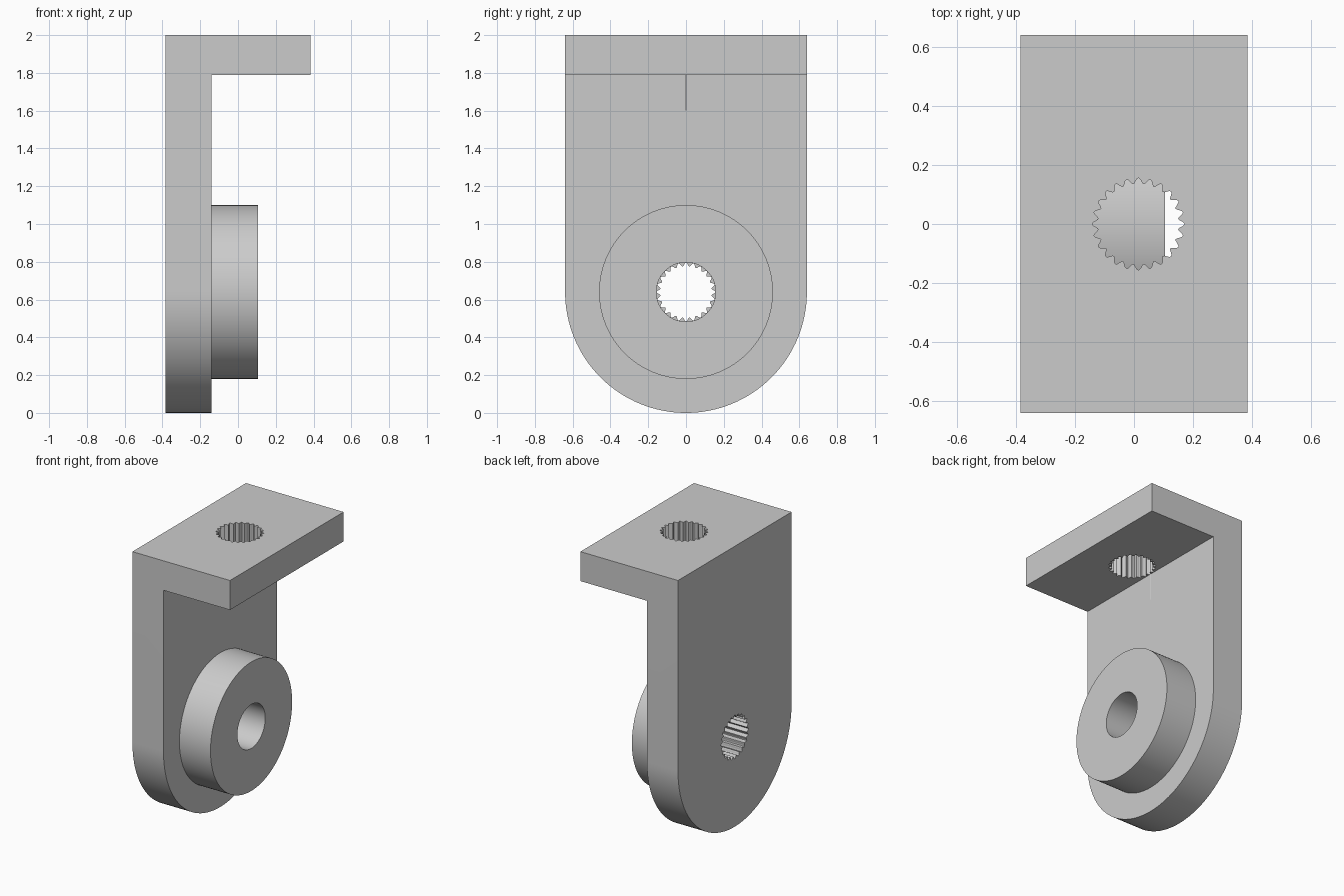
import bpy, bmesh
from math import sin, cos, pi, radians
from mathutils import Vector

if "Cube" in bpy.data.objects:
    bpy.data.objects.remove(bpy.data.objects["Cube"])

grey = bpy.data.materials.new("plain grey")
grey.use_nodes = True
COLOUR = (0.6, 0.6, 0.6, 1)
grey.diffuse_color = COLOUR
grey.node_tree.nodes["Principled BSDF"].inputs["Base Color"].default_value = COLOUR

HALF_X, HALF_Y, TOP = 0.385, 0.64, 2.0
PLATE_X, FLANGE_Z = -0.14, 1.79      # inner faces of upright and flange
AXIS_Z, BORE_R = 0.64, 0.157


def prism(name, points, sweep):
    """Extrude a closed outline along a vector."""
    bm = bmesh.new()
    face = bm.faces.new([bm.verts.new(p) for p in points])
    new = bmesh.ops.extrude_face_region(bm, geom=[face])["geom"]
    verts = [v for v in new if isinstance(v, bmesh.types.BMVert)]
    bmesh.ops.translate(bm, verts=verts, vec=Vector(sweep))
    bmesh.ops.recalc_face_normals(bm, faces=bm.faces)
    mesh = bpy.data.meshes.new(name)
    bm.to_mesh(mesh)
    bm.free()
    mesh.materials.append(grey)
    obj = bpy.data.objects.new(name, mesh)
    bpy.context.collection.objects.link(obj)
    return obj


def circle(r, n):
    return [(r * cos(2 * pi * i / n), r * sin(2 * pi * i / n)) for i in range(n)]


def spline(teeth=24, steps=8, mean=0.146, depth=0.010):
    """Toothed outline of the splined holes."""
    n = teeth * steps
    return [((mean + depth * cos(teeth * a)) * cos(a), (mean + depth * cos(teeth * a)) * sin(a))
            for a in (2 * pi * i / n for i in range(n))]


def along_x(name, outline, x0, x1):
    return prism(name, [(x0, y, AXIS_Z + z) for y, z in outline], (x1 - x0, 0, 0))


def combine(target, tool, operation):
    mod = target.modifiers.new(tool.name, 'BOOLEAN')
    mod.operation, mod.object, mod.solver = operation, tool, 'EXACT'
    bpy.context.view_layer.objects.active = target
    bpy.ops.object.modifier_apply(modifier=mod.name)
    bpy.data.objects.remove(tool)


# Angle bracket: L profile trimmed to a round lower end
profile = [(-HALF_X, -0.1), (PLATE_X, -0.1), (PLATE_X, FLANGE_Z),
           (HALF_X, FLANGE_Z), (HALF_X, TOP), (-HALF_X, TOP)]
bracket = prism("bracket", [(x, -0.8, z) for x, z in profile], (0, 1.6, 0))
arc = [(HALF_Y * cos(pi + pi * i / 64), HALF_Y * sin(pi + pi * i / 64)) for i in range(65)]
combine(bracket, along_x("round_end", arc + [(HALF_Y, 2), (-HALF_Y, 2)], -0.6, 0.6), 'INTERSECT')

# Round boss with a smooth bore
combine(bracket, along_x("boss", circle(0.46, 128), -0.3, 0.105), 'UNION')
combine(bracket, along_x("boss_bore", circle(BORE_R, 96), PLATE_X, 0.3), 'DIFFERENCE')

# Splined holes through the upright and the flange
combine(bracket, along_x("upright_spline", spline(), -0.6, -0.1), 'DIFFERENCE')
flange_hole = [(0.015 + x, y, 1.6) for x, y in spline()]
combine(bracket, prism("flange_spline", flange_hole, (0, 0, 0.6)), 'DIFFERENCE')

bpy.ops.object.select_all(action='DESELECT')
bracket.select_set(True)
bpy.context.view_layer.objects.active = bracket
bpy.ops.object.shade_smooth_by_angle(angle=radians(30))
